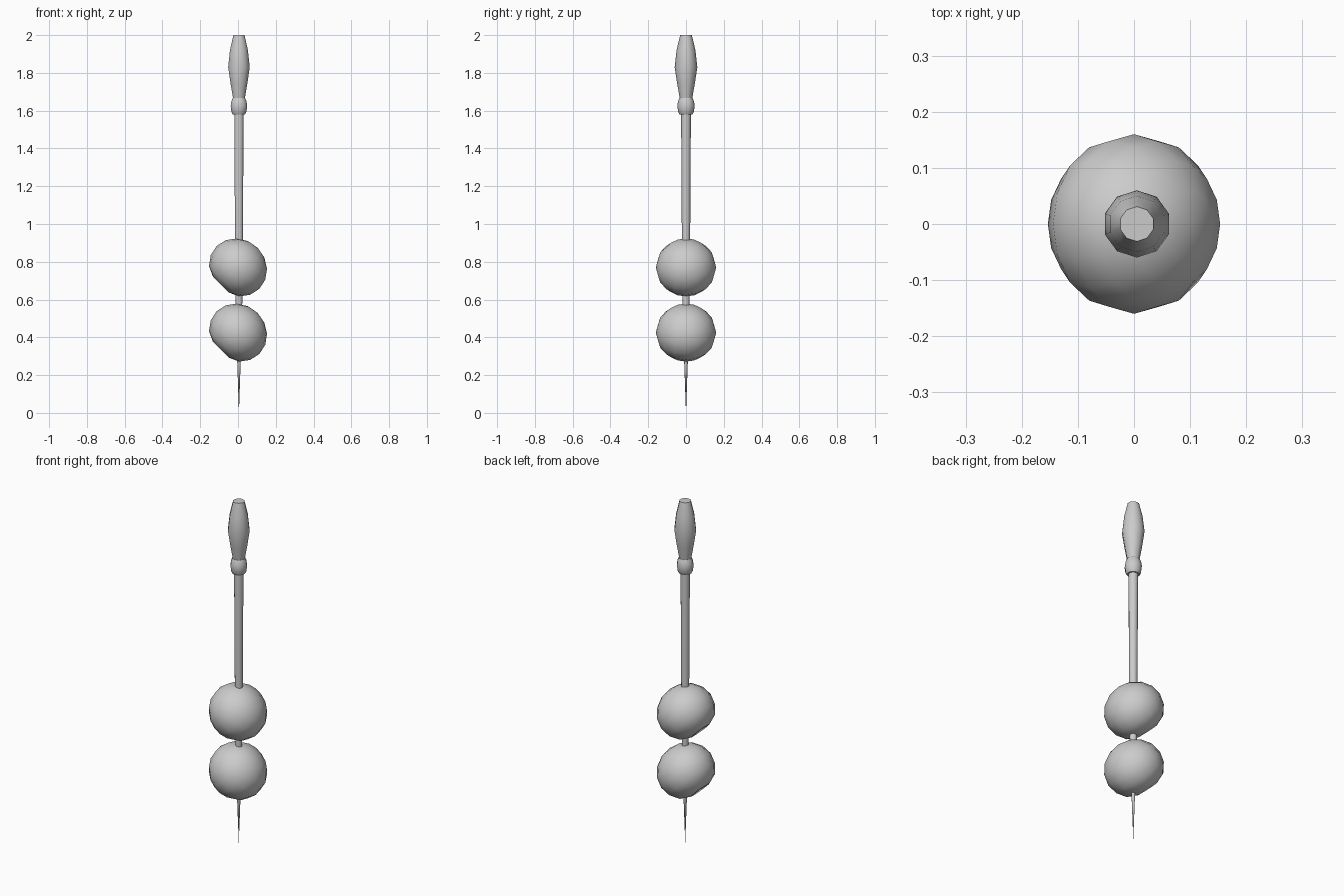
import bpy, bmesh
from math import sin, cos, pi, radians
from mathutils import Matrix

if "Cube" in bpy.data.objects:
    bpy.data.objects.remove(bpy.data.objects["Cube"])


def lathe(name, profile, sides, matrix, smooth_angle=50):
    """Revolve (radius, height) points; a radius of 0 closes to a point."""
    bm = bmesh.new()
    rings = []
    for r, h in profile:
        if r == 0:
            rings.append([bm.verts.new((0, 0, h))])
        else:
            rings.append([bm.verts.new((r * sin(2 * pi * i / sides),
                                        r * cos(2 * pi * i / sides), h))
                          for i in range(sides)])
    for a, b in zip(rings, rings[1:]):
        for i in range(sides):
            j = (i + 1) % sides
            quad = [a[i % len(a)], a[j % len(a)], b[j % len(b)], b[i % len(b)]]
            bm.faces.new(list(dict.fromkeys(quad)))
    for ring in (rings[0], rings[-1]):
        if len(ring) > 1:
            bm.faces.new(ring)
    bm.transform(matrix)
    bmesh.ops.recalc_face_normals(bm, faces=bm.faces)
    mesh = bpy.data.meshes.new(name)
    bm.to_mesh(mesh)
    bm.free()
    obj = bpy.data.objects.new(name, mesh)
    bpy.context.collection.objects.link(obj)
    bpy.ops.object.select_all(action='DESELECT')
    obj.select_set(True)
    bpy.context.view_layer.objects.active = obj
    bpy.ops.object.shade_smooth_by_angle(angle=radians(smooth_angle))
    return obj


# Olives: slightly squashed spheres, tilted, blunt at the lower left end
R = 0.16
olive = [(0, -0.122), (0.06, -0.128)]
olive += [(R * cos(radians(a)), 0.92 * R * sin(radians(a)))
          for a in (-45, -22.5, 0, 22.5, 45, 67.5)]
olive += [(0, 0.92 * R)]
for name, z in (("lower_olive", 0.425), ("upper_olive", 0.77)):
    lathe(name, olive, 16,
          Matrix.Translation((0, 0, z)) @ Matrix.Rotation(radians(45), 4, 'Y'))

# Pick: pointed shaft, rounded collar and swollen grip
axis = Matrix.Translation((0.005, 0, 0))
lathe("pick_shaft", [(0, 0), (0.010, 0.28), (0.019, 0.60),
                     (0.022, 0.92), (0.026, 1.60)], 10, axis)
lathe("collar", [(0.034, 1.58), (0.042, 1.595), (0.046, 1.625),
                 (0.042, 1.65), (0.034, 1.668)], 10, axis)
lathe("grip", [(0.032, 1.66), (0.047, 1.745), (0.060, 1.83),
               (0.050, 1.92), (0.031, 2.0)], 10, axis)
